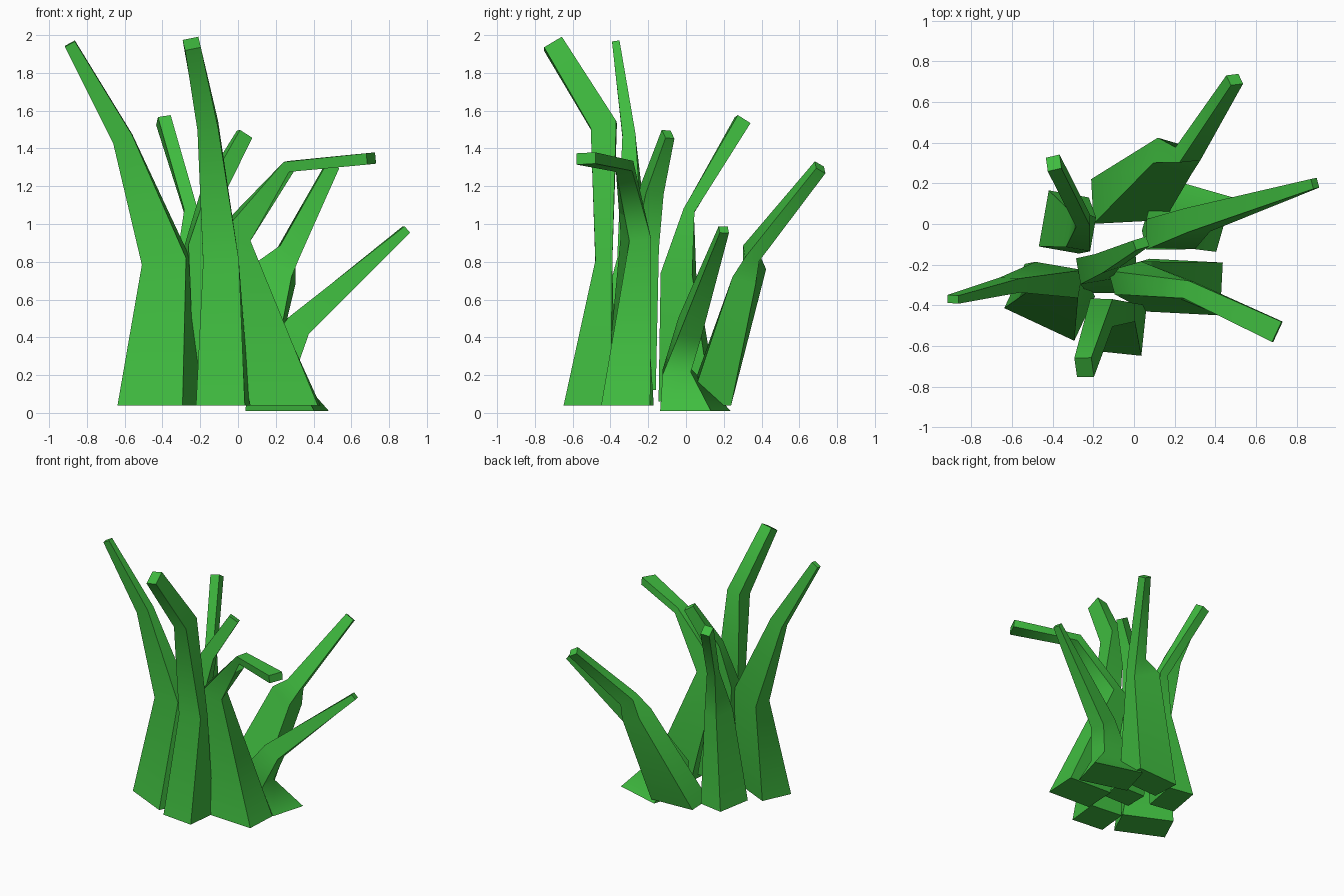
import bpy, bmesh, math
from mathutils import Vector

green = bpy.data.materials.new("grass_green")
green.diffuse_color = (0.05, 0.5, 0.05, 1)


def blade(name, rings):
    """Loft a four-sided blade; each ring is x, y, z, width, depth, yaw."""
    pts = [Vector(r[:3]) for r in rings]
    bm = bmesh.new()
    loops = []
    for i, (p, r) in enumerate(zip(pts, rings)):
        w, d, yaw = r[3] / 2, r[4] / 2, math.radians(r[5])
        t = Vector((0, 0, 1))
        if i == len(pts) - 1:
            t = (p - pts[i - 1]).normalized()
        elif i > 0:
            t = ((p - pts[i - 1]).normalized() + (pts[i + 1] - p).normalized()).normalized()
        u = Vector((math.cos(yaw), math.sin(yaw), 0))
        u = (u - t * u.dot(t)).normalized()
        v = t.cross(u)
        loops.append([bm.verts.new(p + u * a * w + v * b * d)
                      for a, b in ((-1, -1), (1, -1), (1, 1), (-1, 1))])
    for lo, hi in zip(loops, loops[1:]):
        for k in range(4):
            n = (k + 1) % 4
            bm.faces.new((lo[k], lo[n], hi[n], hi[k]))
    bm.faces.new(loops[0][::-1])
    bm.faces.new(loops[-1])
    bmesh.ops.recalc_face_normals(bm, faces=bm.faces)
    # Soft bends along the blade, hard edges down its length and at the ends
    for f in bm.faces:
        f.smooth = True
    for e in bm.edges:
        e.smooth = any(v in e.verts for l in loops[1:-1] for v in l) and any(
            all(v in l for v in e.verts) for l in loops[1:-1])
    me = bpy.data.meshes.new(name)
    bm.to_mesh(me)
    bm.free()
    me.materials.append(green)
    bpy.context.collection.objects.link(bpy.data.objects.new(name, me))


# Tall blades along the front
blade("left_blade", [
    (-0.415, -0.385, 0.04, 0.38, 0.24, -25), (-0.38, -0.275, 0.80, 0.24, 0.14, -10),
    (-0.61, -0.30, 1.45, 0.11, 0.07, 0), (-0.89, -0.37, 1.955, 0.06, 0.04, 0)])
blade("front_blade", [
    (-0.08, -0.51, 0.04, 0.26, 0.25, -6), (-0.09, -0.435, 0.80, 0.19, 0.09, 0),
    (-0.16, -0.435, 1.52, 0.11, 0.14, 0), (-0.245, -0.705, 1.955, 0.085, 0.11, 8)])
blade("front_right_blade", [
    (0.25, -0.31, 0.04, 0.36, 0.26, -3), (-0.03, -0.265, 0.93, 0.17, 0.12, 15),
    (0.27, -0.325, 1.305, 0.06, 0.09, -18), (0.705, -0.53, 1.347, 0.06, 0.11, -25)])

# Low blade leaning right
blade("right_blade", [
    (0.26, 0.05, 0.01, 0.38, 0.28, -16), (0.18, -0.05, 0.22, 0.24, 0.15, 0),
    (0.31, 0.02, 0.45, 0.14, 0.12, 10), (0.89, 0.20, 0.97, 0.045, 0.05, 15)])

# Blades at the back
blade("back_right_blade", [
    (-0.03, 0.12, 0.04, 0.35, 0.22, 3), (0.20, 0.335, 0.74, 0.21, 0.13, -10),
    (0.265, 0.345, 0.845, 0.12, 0.08, 15), (0.495, 0.71, 1.30, 0.07, 0.06, 25)])
blade("back_left_blade", [
    (-0.345, 0.01, 0.06, 0.20, 0.28, -10), (-0.26, -0.04, 0.74, 0.12, 0.17, -10),
    (-0.25, 0.015, 1.07, 0.07, 0.06, 0), (-0.395, 0.30, 1.55, 0.07, 0.08, 8)])

# Blade in the middle
blade("centre_blade", [
    (-0.11, -0.25, 0.12, 0.24, 0.18, 0), (-0.20, -0.22, 0.88, 0.15, 0.13, 10),
    (-0.13, -0.18, 1.18, 0.10, 0.10, 20), (0.035, -0.095, 1.475, 0.08, 0.05, 20)])
